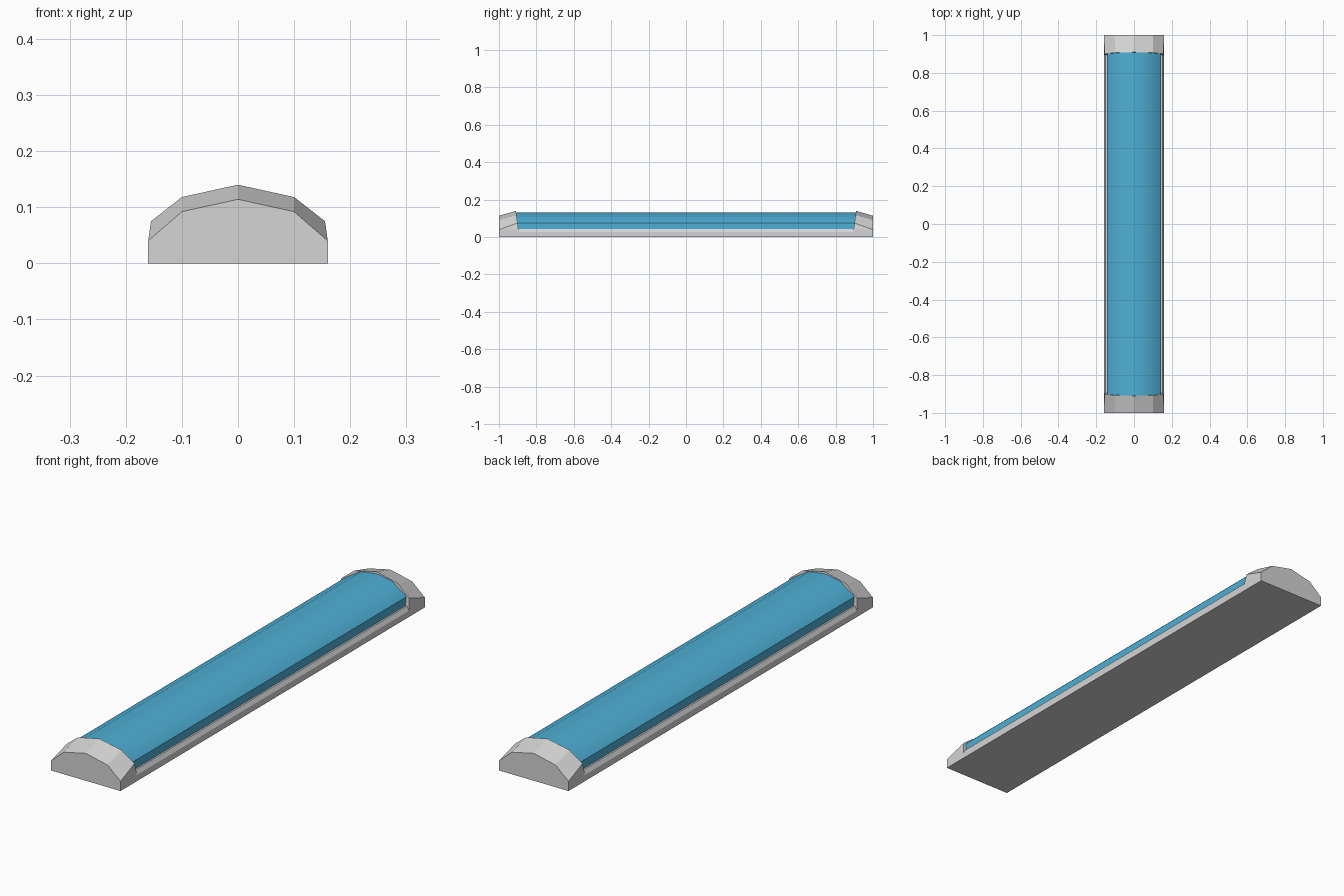
import bpy, bmesh

cube = bpy.data.objects.get("Cube")
if cube:
    bpy.data.objects.remove(cube, do_unlink=True)


def material(name, color):
    m = bpy.data.materials.new(name)
    m.use_nodes = True
    m.diffuse_color = color
    m.node_tree.nodes["Principled BSDF"].inputs["Base Color"].default_value = color
    return m


grey = material("light_grey", (0.66, 0.66, 0.66, 1))
blue = material("sky_blue", (0.075, 0.43, 0.67, 1))


def mirrored(half):
    """Full outline from the +x half, listed from bottom to top."""
    return half + [(-x, z) for x, z in reversed(half) if x > 0]


def loft(name, ring_a, ring_b, mat):
    """Closed solid between two outlines of 3D points."""
    bm = bmesh.new()
    a = [bm.verts.new(p) for p in ring_a]
    b = [bm.verts.new(p) for p in ring_b]
    n = len(a)
    bm.faces.new(a)
    bm.faces.new(b[::-1])
    for i in range(n):
        j = (i + 1) % n
        bm.faces.new((a[i], b[i], b[j], a[j]))
    bmesh.ops.remove_doubles(bm, verts=bm.verts[:], dist=0.0001)
    bmesh.ops.recalc_face_normals(bm, faces=bm.faces[:])
    mesh = bpy.data.meshes.new(name)
    bm.to_mesh(mesh)
    bm.free()
    mesh.materials.append(mat)
    obj = bpy.data.objects.new(name, mesh)
    bpy.context.collection.objects.link(obj)
    return obj


def bar(name, half, reach, mat):
    outline = mirrored(half)
    return loft(name, [(x, -reach, z) for x, z in outline],
                [(x, reach, z) for x, z in outline], mat)


# Tray with bevelled rims
bar("base_tray", [(0.16, 0), (0.16, 0.026), (0.15, 0.042)], 0.9, grey)

# Long faceted cover
cover = bar("cover", [(0.143, 0.035), (0.143, 0.076), (0.135, 0.084),
                      (0.07, 0.122), (0, 0.132)], 0.915, blue)
bpy.context.view_layer.objects.active = cover
cover.select_set(True)
bpy.ops.object.shade_smooth_by_angle(angle=0.4)

# End caps: low outer outline rising to a taller, slightly leaning inner one
outer = mirrored([(0.16, 0), (0.16, 0.04), (0.16, 0.04), (0.1, 0.092), (0, 0.114)])
inner = mirrored([(0.16, 0), (0.16, 0.04), (0.155, 0.075), (0.1, 0.118), (0, 0.14)])
for name, side in (("front_cap", -1), ("back_cap", 1)):
    loft(name, [(x, side, z) for x, z in outer],
         [(x, side * (0.89 + 0.14 * z), z) for x, z in inner], grey)
